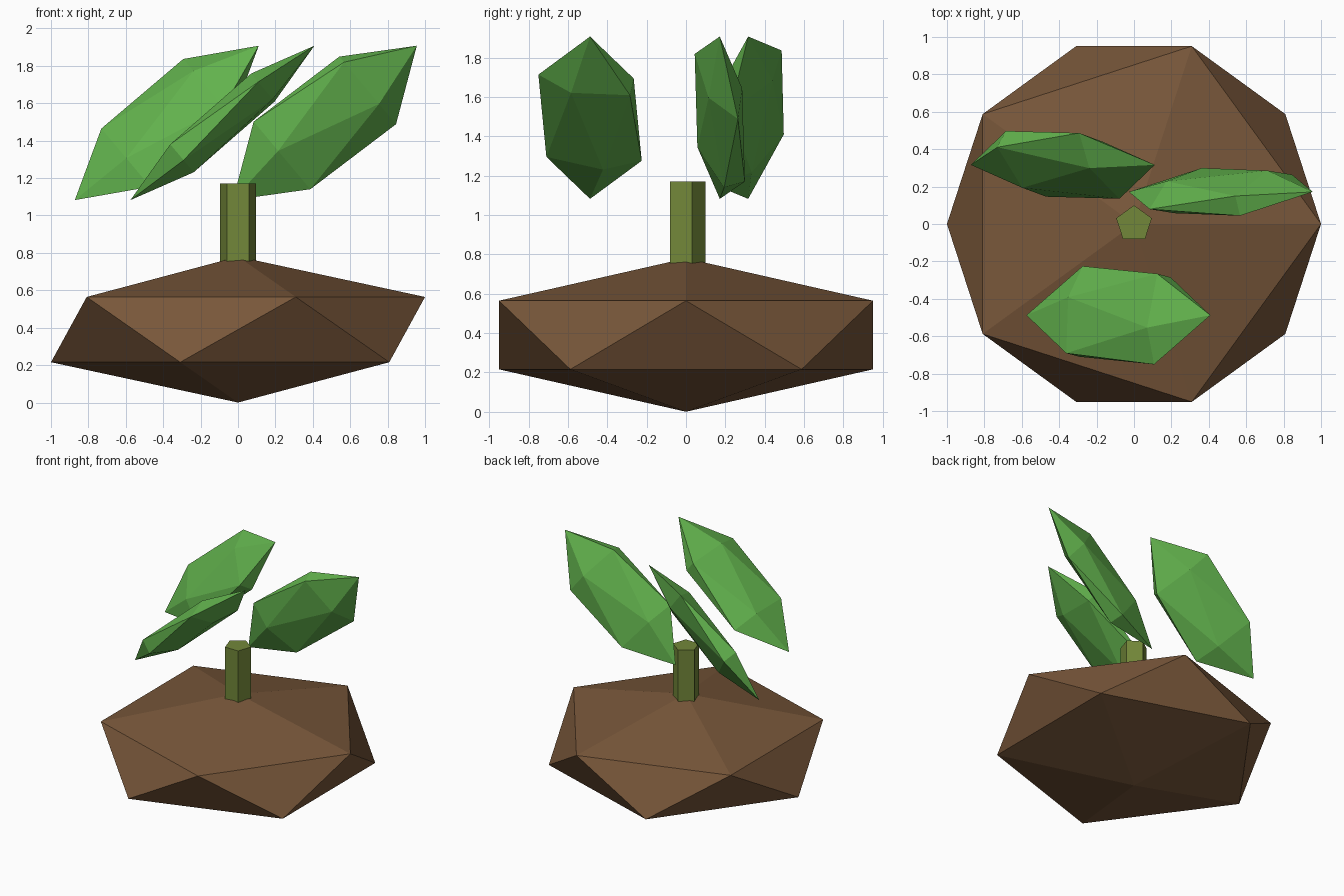
import bpy
from math import radians, cos, sin
from mathutils import Matrix, Vector

default_cube = bpy.data.objects.get("Cube")
if default_cube:
    bpy.data.objects.remove(default_cube, do_unlink=True)


def make_material(name, rgb):
    mat = bpy.data.materials.new(name)
    mat.use_nodes = True
    color = (*rgb, 1.0)
    mat.diffuse_color = color
    bsdf = mat.node_tree.nodes["Principled BSDF"]
    bsdf.inputs["Base Color"].default_value = color
    bsdf.inputs["Roughness"].default_value = 0.9
    return mat


def finish(name, mat, matrix):
    obj = bpy.context.object
    obj.name = name
    obj.data.name = name
    obj.data.transform(matrix)
    obj.data.materials.append(mat)
    return obj


def faceted_ball(name, mat, matrix):
    bpy.ops.mesh.primitive_ico_sphere_add(subdivisions=1, radius=1)
    return finish(name, mat, matrix)


soil = make_material("soil brown", (0.188, 0.095, 0.042))
stalk = make_material("stem olive", (0.168, 0.242, 0.041))
foliage = make_material("leaf green", (0.122, 0.445, 0.074))

# Flattened low-poly mound of soil, resting on the ground
faceted_ball("soil_mound", soil,
             Matrix.Translation((0, 0, 0.39)) @ Matrix.Diagonal((1.118, 1.118, 0.39, 1)))

# Five-sided stem rooted in the mound
stem_base, stem_top = 0.38, 1.17
bpy.ops.mesh.primitive_cylinder_add(vertices=5, radius=0.1, depth=stem_top - stem_base)
finish("stem", stalk, Matrix.Translation((0, 0, (stem_base + stem_top) / 2)))

# Three slim leaves set around the stem, all leaning the same way,
# each twisted about its own length
leaf_size = Matrix.Diagonal((0.298, 0.107, 0.642, 1))
lean = Matrix.Rotation(radians(50), 4, "Y")
for i, label in enumerate(("left", "back_right", "front")):
    angle = radians(20.3 + 120 * i)
    place = Matrix.Translation(Vector((0.495 * cos(angle), 0.495 * sin(angle), 1.495)))
    twist = Matrix.Rotation(angle, 4, "Z")
    faceted_ball("leaf_" + label, foliage, place @ lean @ twist @ leaf_size)
